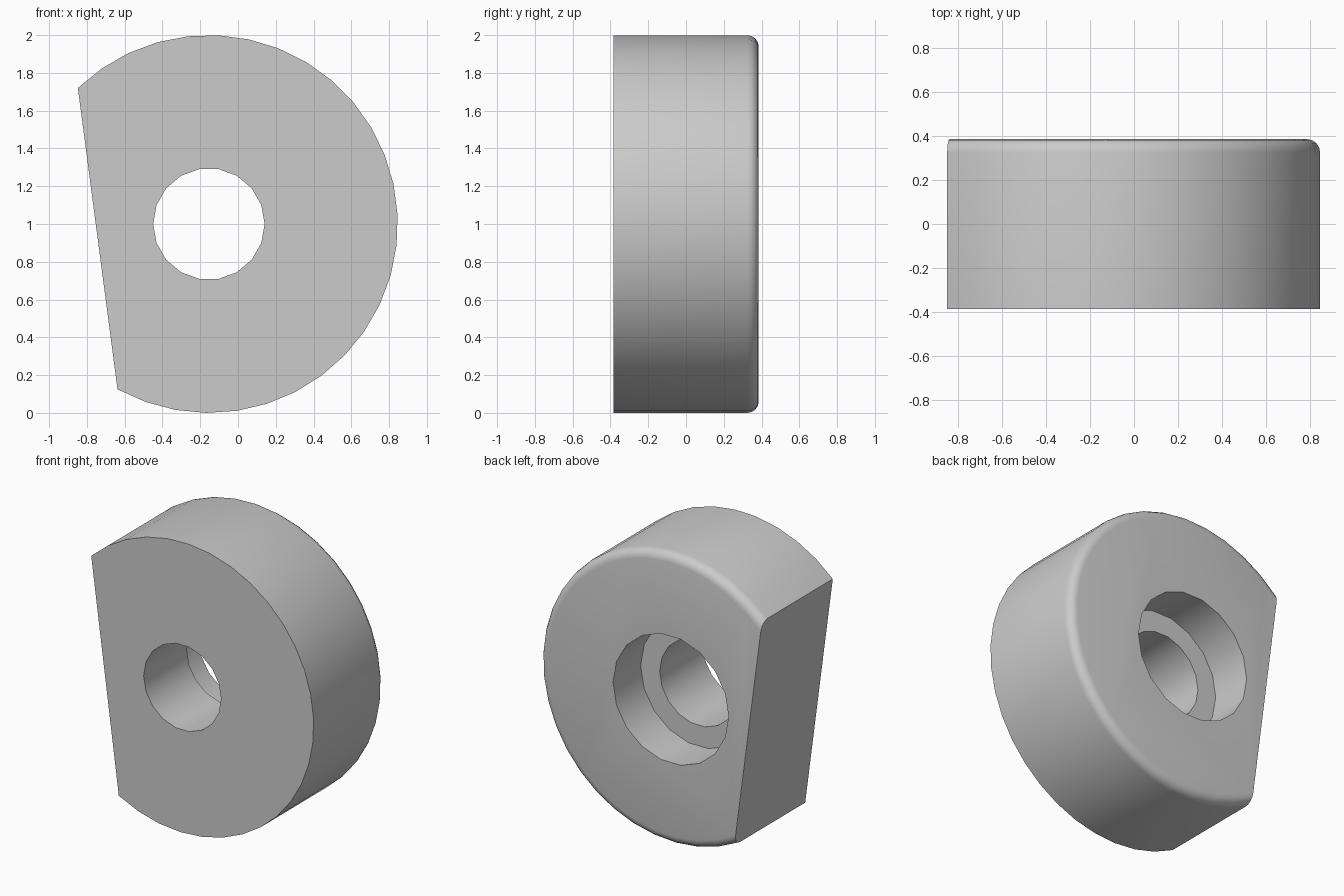
import bpy, bmesh, math

if "Cube" in bpy.data.objects:
    bpy.data.objects.remove(bpy.data.objects["Cube"])

CX, CZ = -0.154, 1.0          # axis of the disc
HALF = 0.385                  # half thickness along y
FLAT_DIST = 0.594             # axis to flat side
FLAT_ANGLE = math.radians(187.5)
FILLET = 0.06


def make_object(name, bm):
    bmesh.ops.recalc_face_normals(bm, faces=bm.faces)
    mesh = bpy.data.meshes.new(name)
    bm.to_mesh(mesh)
    bm.free()
    obj = bpy.data.objects.new(name, mesh)
    bpy.context.collection.objects.link(obj)
    return obj


def loft(name, profile, sides, flat=None):
    """Stack rings of (radius, y) along y, optionally chopped by a flat."""
    bm = bmesh.new()
    rings = []
    for r, y in profile:
        if flat:
            half = math.acos(flat / r)
            start, span, steps = FLAT_ANGLE + half, 2 * math.pi - 2 * half, sides - 1
        else:
            start, span, steps = 0.0, 2 * math.pi, sides
        rings.append([bm.verts.new((CX + r * math.cos(start + span * i / steps), y,
                                    CZ + r * math.sin(start + span * i / steps)))
                      for i in range(sides)])
    for a, b in zip(rings, rings[1:]):
        for i in range(sides - 1 if flat else sides):
            j = (i + 1) % sides
            bm.faces.new((a[i], a[j], b[j], b[i]))
    if flat:  # one planar face for the flat side
        bm.faces.new([r[0] for r in rings] + [r[-1] for r in reversed(rings)])
    bm.faces.new(rings[0])
    bm.faces.new(rings[-1])
    return make_object(name, bm)


# Disc body with a rounded back rim
rim = [(1 - FILLET + FILLET * math.cos(t), HALF - FILLET + FILLET * math.sin(t))
       for t in (math.radians(22.5 * k) for k in range(5))]
body = loft("disc_body", [(1.0, -HALF)] + rim, 28, FLAT_DIST)

# Stepped hole: through bore plus wider recess from the back
cutter = loft("hole_cutter", [(0.295, -0.6), (0.295, 0.085), (0.44, 0.085), (0.44, 0.6)], 18)
cutter.hide_render = True
mod = body.modifiers.new("hole", 'BOOLEAN')
mod.operation = 'DIFFERENCE'
mod.solver = 'EXACT'
mod.object = cutter

bpy.context.view_layer.objects.active = body
body.select_set(True)
bpy.ops.object.modifier_apply(modifier=mod.name)
bpy.data.objects.remove(cutter)
bpy.ops.object.shade_smooth_by_angle(angle=math.radians(35))
